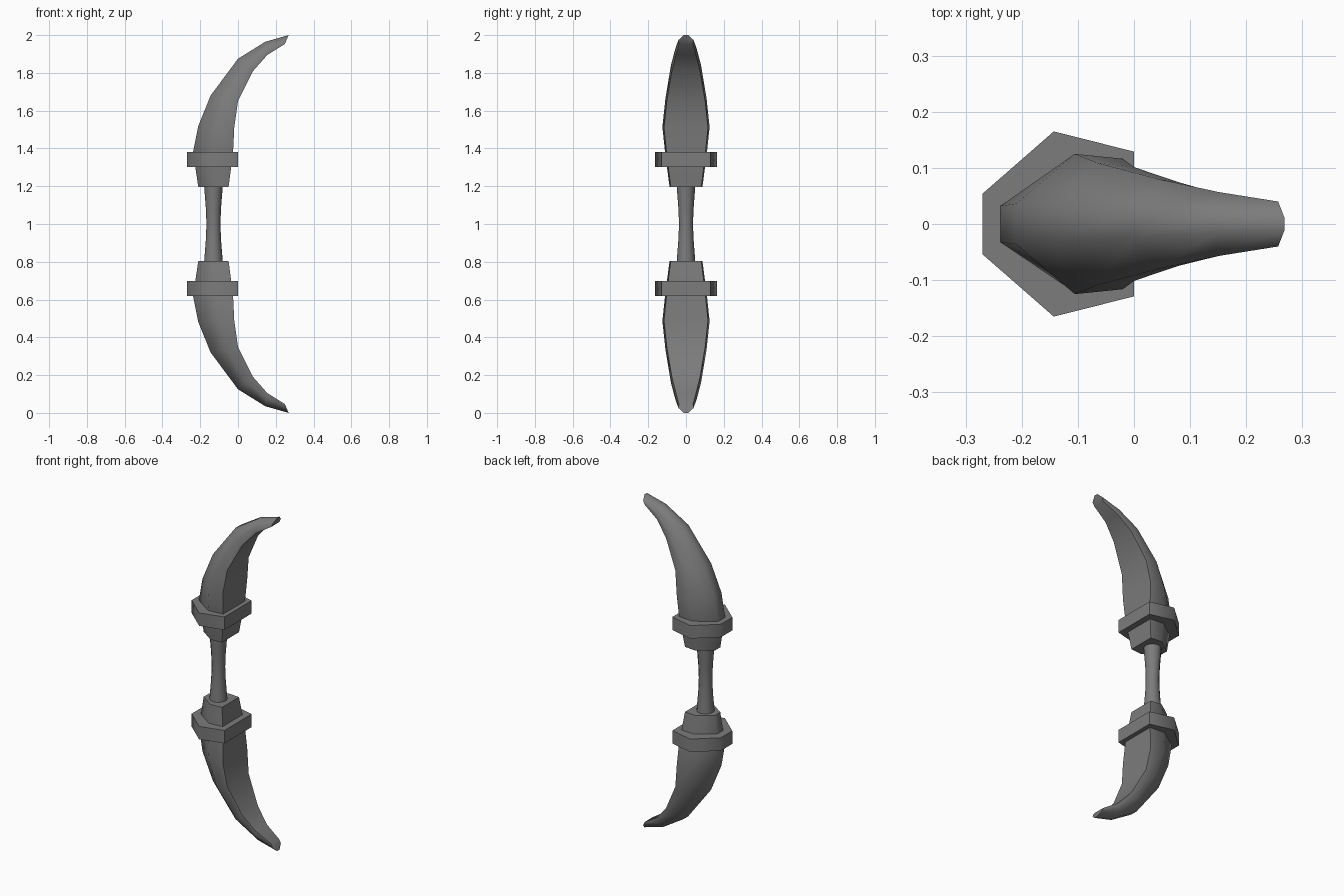
import bpy, bmesh, math

if "Cube" in bpy.data.objects:
    bpy.data.objects.remove(bpy.data.objects["Cube"])

grey = bpy.data.materials.new("dark_grey")
grey.diffuse_color = (0.2, 0.2, 0.2, 1)
grey.use_nodes = True
grey.node_tree.nodes["Principled BSDF"].inputs["Base Color"].default_value = grey.diffuse_color


def loft(name, rings, angle):
    """Skin a list of equal-length point rings into one closed part."""
    bm = bmesh.new()
    loops = [[bm.verts.new(p) for p in ring] for ring in rings]
    n = len(loops[0])
    for a, b in zip(loops, loops[1:]):
        for i in range(n):
            j = (i + 1) % n
            bm.faces.new((a[i], a[j], b[j], b[i]))
    bm.faces.new(loops[0])
    bm.faces.new(loops[-1])
    bmesh.ops.recalc_face_normals(bm, faces=bm.faces)
    mesh = bpy.data.meshes.new(name)
    bm.to_mesh(mesh)
    bm.free()
    mesh.materials.append(grey)
    ob = bpy.data.objects.new(name, mesh)
    bpy.context.collection.objects.link(ob)
    bpy.ops.object.select_all(action='DESELECT')
    ob.select_set(True)
    bpy.context.view_layer.objects.active = ob
    bpy.ops.object.shade_smooth_by_angle(angle=math.radians(angle))


def horn_ring(outer, inner, hw, side):
    """Six-sided section: narrow outer edge, wide middle, broad inner face."""
    half = [(0, 0.29), (0.55, 1.0), (1, 0.93)]
    pts = []
    for t, w in half + [(t, -w) for t, w in reversed(half)]:
        x = outer[0] + (inner[0] - outer[0]) * t
        z = outer[1] + (inner[1] - outer[1]) * t
        pts.append((x, hw * w, 1 + side * (z - 1)))
    return pts


# outer edge (x, z), inner edge (x, z), half width
horn = [((-0.21, 1.195), (-0.05, 1.195), 0.087),
        ((-0.238, 1.38), (-0.026, 1.38), 0.111),
        ((-0.21, 1.52), (-0.02, 1.51), 0.125),
        ((-0.145, 1.68), (0.0, 1.65), 0.109),
        ((0.0, 1.875), (0.08, 1.81), 0.08),
        ((0.145, 1.965), (0.155, 1.895), 0.057),
        ((0.268, 2.0), (0.248, 1.953), 0.04)]
collar = [(-0.27, 0.054), (-0.143, 0.165), (0.0, 0.129)]
collar += [(x, -y) for x, y in reversed(collar)]

# curved horns and their collars, mirrored top and bottom
for label, side in (("upper", 1), ("lower", -1)):
    loft(label + "_horn", [horn_ring(o, i, w, side) for o, i, w in horn], 65)
    loft(label + "_collar", [[(x, y, 1 + side * h) for x, y in collar]
                             for h in (0.302, 0.38)], 65)

# waisted grip between the horns
grip = [(0.79, 0.05), (0.83, 0.047), (0.92, 0.04), (1.0, 0.037),
        (1.08, 0.04), (1.17, 0.047), (1.21, 0.05)]
loft("grip", [[(-0.13 + r * math.cos(k * math.tau / 12),
                r * math.sin(k * math.tau / 12), z) for k in range(12)]
              for z, r in grip], 40)
